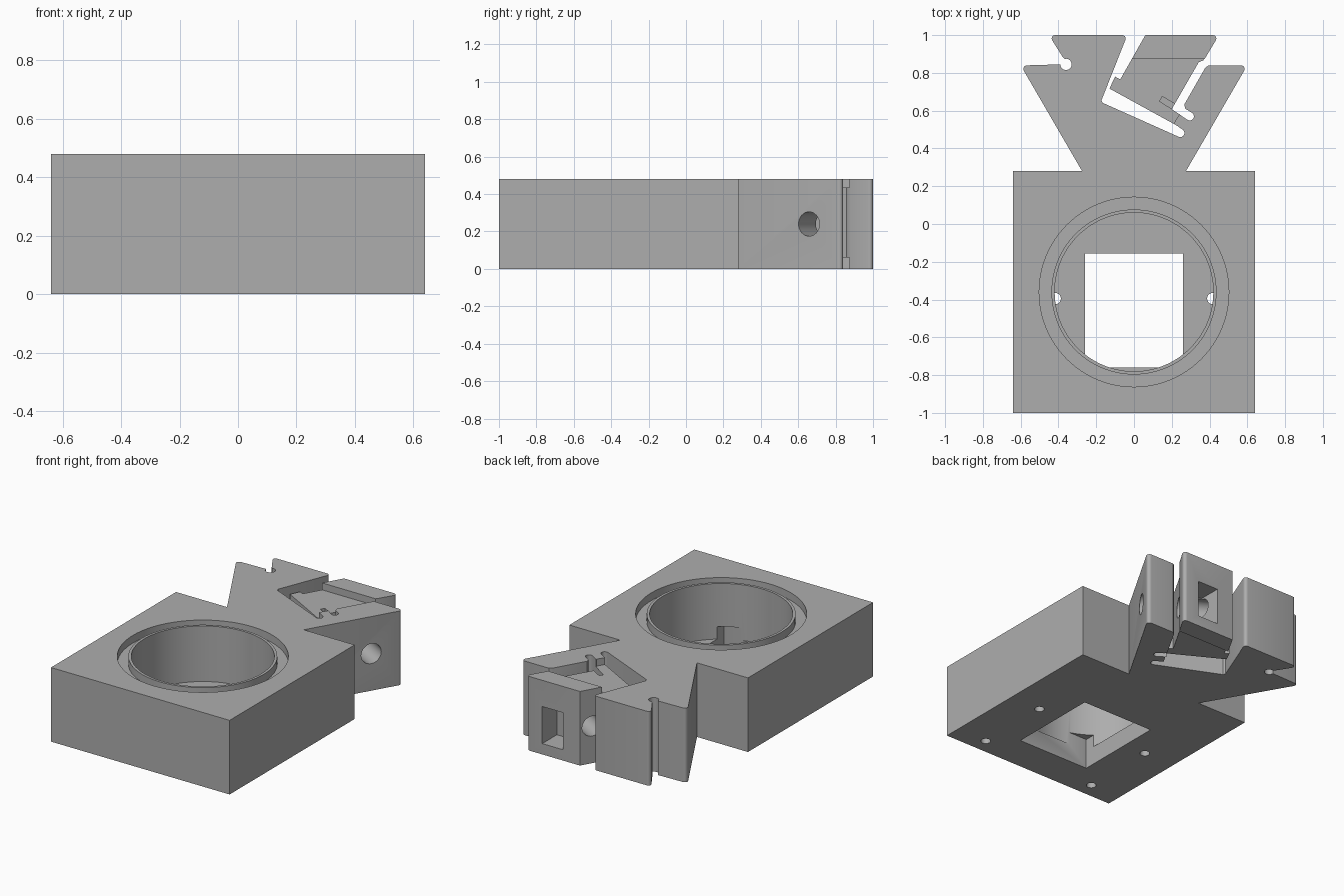
import bpy, bmesh, math
from mathutils import Vector, Matrix

if "Cube" in bpy.data.objects:
    bpy.data.objects.remove(bpy.data.objects["Cube"])

H = 0.48
grey = bpy.data.materials.new("plain_grey")
grey.diffuse_color = (0.42, 0.42, 0.42, 1)
grey.use_nodes = True
grey.node_tree.nodes["Principled BSDF"].inputs["Base Color"].default_value = grey.diffuse_color


def make_object(name, bm):
    bmesh.ops.recalc_face_normals(bm, faces=bm.faces[:])
    me = bpy.data.meshes.new(name)
    bm.to_mesh(me)
    bm.free()
    ob = bpy.data.objects.new(name, me)
    bpy.context.collection.objects.link(ob)
    me.materials.append(grey)
    return ob


def prism(name, pts, z0, z1):
    bm = bmesh.new()
    face = bm.faces.new([bm.verts.new((x, y, z0)) for x, y in pts])
    up = bmesh.ops.extrude_face_region(bm, geom=[face])["geom"]
    bmesh.ops.translate(bm, vec=(0, 0, z1 - z0),
                        verts=[v for v in up if isinstance(v, bmesh.types.BMVert)])
    return make_object(name, bm)


def arc(cx, cy, r, a0, a1, n=10):
    return [(cx + r * math.cos(math.radians(a0 + (a1 - a0) * i / n)),
             cy + r * math.sin(math.radians(a0 + (a1 - a0) * i / n))) for i in range(n + 1)]


def circle(cx, cy, r, n=32):
    return arc(cx, cy, r, 0, 360, n)[:-1]


def cut(target, cutter):
    cutter.hide_render = True
    mod = target.modifiers.new("cut", 'BOOLEAN')
    mod.operation = 'DIFFERENCE'
    mod.solver = 'EXACT'
    mod.object = cutter
    bpy.context.view_layer.objects.active = target
    bpy.ops.object.modifier_apply(modifier=mod.name)
    bpy.data.objects.remove(cutter)


# Block, dovetail and flexing clamp as one outline
outline = [(-.64, -1), (.64, -1), (.64, .28), (.275, .28)]
outline += arc(.567, .821, .019, -30, 90, 5)                      # right dovetail tip
outline += [(.395, .84), (.378, .828), (.266, .632), (.272, .61)]
outline += arc(.295, .57, .022, 60, -120)                         # relief slot end
outline += [(.2, .608), (.343, .857), (.365, .865), (.378, .88)]
outline += arc(.418, .982, .018, -30, 90, 5)                      # clamp tip
outline += [(.06, 1), (-.073, .765), (-.1, .78), (-.13, .717), (.225, .522)]
outline += arc(.245, .482, .022, 60, -115)                        # hinge slot end
outline += [(-.165, .641), (-.172, .655)]
outline += arc(-.062, .982, .018, -20, 90, 5)
outline += arc(-.418, .982, .018, 90, 210, 5)                     # left dovetail step
outline += [(-.378, .885)]
outline += arc(-.36, .845, .03, 120, -180, 18)[1:]                # round undercut
outline += arc(-.567, .821, .019, 90, 210, 5)
outline += [(-.275, .28), (-.64, .28)]
body = prism("dovetail_clamp_body", outline, 0, H)

# Lens bore, square window and groove around the rim
cut(body, prism("bore_cutter", circle(0, -.36, .42, 96), .12, .6))
cut(body, prism("window_cutter", [(-.26, -.76), (.26, -.76), (.26, -.155), (-.26, -.155)], -.1, .2))
bm = bmesh.new()
ring = [bm.verts.new((r, 0, z)) for r, z in ((.437, .43), (.502, .43), (.502, .6), (.437, .6))]
edges = [bm.edges.new((ring[i], ring[(i + 1) % 4])) for i in range(4)]
bmesh.ops.spin(bm, geom=ring + edges, cent=(0, 0, 0), axis=(0, 0, 1),
               angle=2 * math.pi, steps=96, use_duplicate=False)
bmesh.ops.remove_doubles(bm, verts=bm.verts[:], dist=1e-4)
bmesh.ops.translate(bm, verts=bm.verts[:], vec=(0, -.36, 0))
cut(body, make_object("groove_cutter", bm))

# Four small holes in the underside
for side in (-1, 1):
    for y in (-.395, -.9):
        cut(body, prism("hole_cutter", circle(side * .417, y, .03, 20), -.1, .16))

# Clamp arm is thinner than the block, above and below
arm = [(.39, .875), (-.02, .875), (-.107, .79), (-.138, .715), (.2, .515),
       (.238, .577), (.222, .605), (.36, .85)]
for z0, z1 in ((-.1, .06), (.435, .6)):
    cut(body, prism("arm_cutter", arm, z0, z1))
cut(body, prism("relief_cutter", [(.135, .65), (.15, .675), (.235, .625), (.215, .6)], .32, .6))

# Nut pocket in the back of the clamp
cut(body, prism("pocket_cutter", [(.18, .85), (.33, .85), (.33, 1.1), (.18, 1.1)], .07, .31))

# Screw hole through the right dovetail and the clamp
bm = bmesh.new()
bmesh.ops.create_cone(bm, cap_ends=True, segments=32, radius1=.065, radius2=.065, depth=.66)
axis = Vector((-math.cos(math.radians(30)), .5, 0))
start = Vector((.49, .66, .24))
bmesh.ops.transform(bm, verts=bm.verts[:], matrix=Matrix.Translation(start + axis * .26)
                    @ axis.to_track_quat('Z', 'Y').to_matrix().to_4x4())
cut(body, make_object("screw_cutter", bm))

bpy.ops.object.select_all(action='DESELECT')
body.select_set(True)
bpy.context.view_layer.objects.active = body
bpy.ops.object.shade_smooth_by_angle(angle=math.radians(30))
